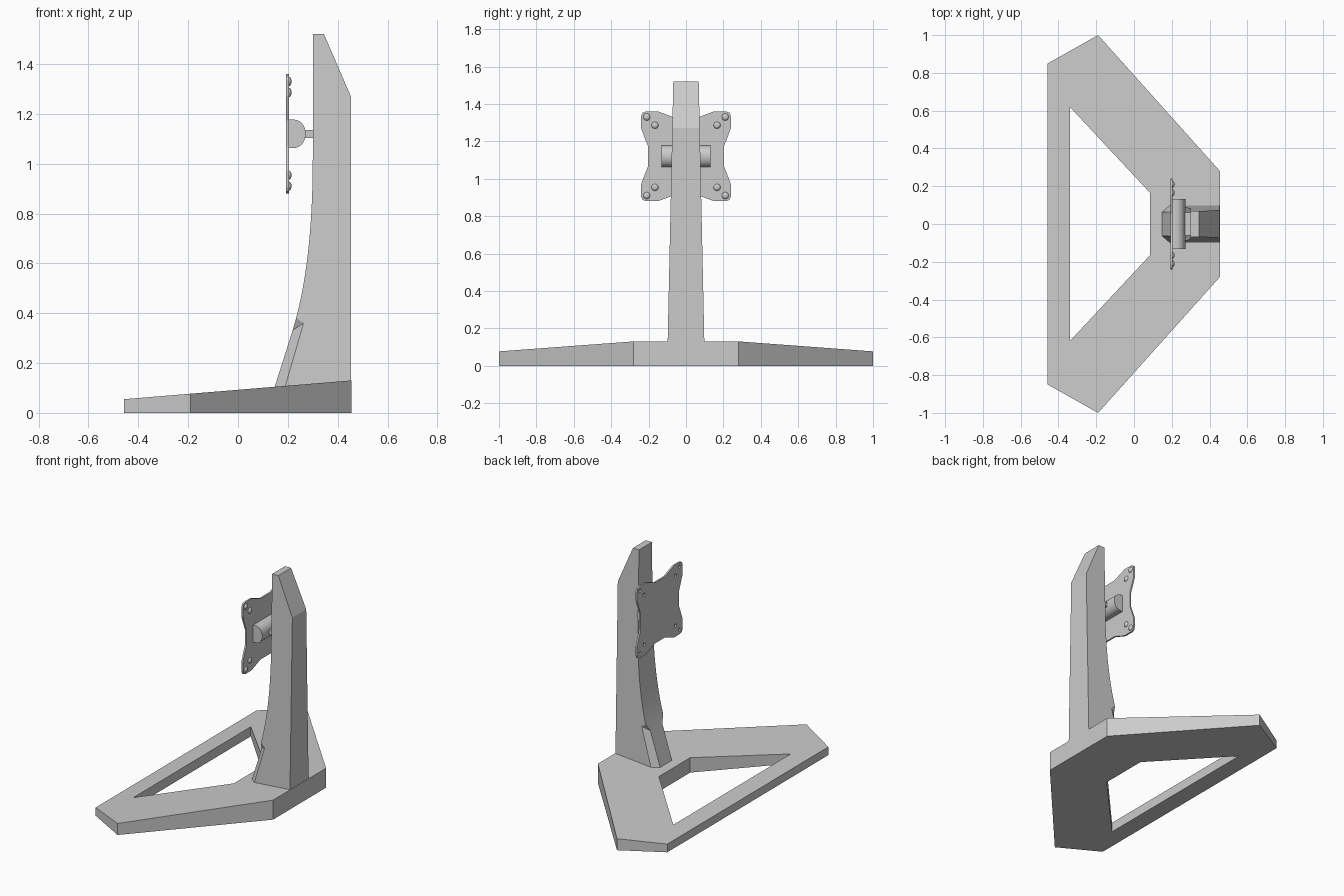
import bpy, bmesh, math
from mathutils import Vector

if "Cube" in bpy.data.objects:
    bpy.data.objects.remove(bpy.data.objects["Cube"])


def loft(name, ring_a, ring_b):
    """Closed solid between two matching rings of 3D points."""
    bm = bmesh.new()
    a = [bm.verts.new(p) for p in ring_a]
    b = [bm.verts.new(p) for p in ring_b]
    n = len(a)
    bm.faces.new(a)
    bm.faces.new(b[::-1])
    for i in range(n):
        j = (i + 1) % n
        bm.faces.new((a[j], a[i], b[i], b[j]))
    bmesh.ops.recalc_face_normals(bm, faces=bm.faces)
    me = bpy.data.meshes.new(name)
    bm.to_mesh(me)
    bm.free()
    ob = bpy.data.objects.new(name, me)
    bpy.context.collection.objects.link(ob)
    return ob


def activate(ob):
    bpy.ops.object.select_all(action='DESELECT')
    ob.select_set(True)
    bpy.context.view_layer.objects.active = ob


def cut(ob, cutters):
    for c in cutters:
        activate(ob)
        m = ob.modifiers.new("cut", 'BOOLEAN')
        m.operation = 'DIFFERENCE'
        m.solver = 'EXACT'
        m.object = c
        bpy.ops.object.modifier_apply(modifier=m.name)
        bpy.data.objects.remove(c, do_unlink=True)


def smooth(ob, angle=30):
    activate(ob)
    bpy.ops.object.shade_smooth_by_angle(angle=math.radians(angle))


def circle(y, z, r, x, n=16):
    return [(x, y + r * math.cos(2 * math.pi * i / n), z + r * math.sin(2 * math.pi * i / n)) for i in range(n)]


# Base: sloping slab with a trapezoid opening
outer = [(-.457, .85), (-.19, 1), (.455, .28), (.455, -.28), (-.19, -1), (-.457, -.85)]
inner = [(-.34, .62), (.085, .165), (.085, -.165), (-.34, -.62)]
base = loft("base", [(x, y, 0) for x, y in outer],
            [(x, y, .055 + (x + .457) * .0825) for x, y in outer])
hole = loft("base_cutter", [(x, y, -.1) for x, y in inner], [(x, y, .3) for x, y in inner])
cut(base, [hole])

# Column: curved front profile, tapering in width with height
p0, p1, p2 = Vector((.30, 1.02)), Vector((.30, .61)), Vector((.225, .35))
curve = []
for i in range(17):
    t = i / 16
    curve.append(tuple(p0 * (1 - t) ** 2 + p1 * 2 * t * (1 - t) + p2 * t * t))
profile = [(.453, .05), (.453, 1.27), (.345, 1.52), (.30, 1.52)] + curve + [(.13, .05)]


def half_width(z):
    return .098 - (z - .13) * .0216


column = loft("column", [(x, -half_width(z), z) for x, z in profile],
              [(x, half_width(z), z) for x, z in profile])


# Chamfers on the lower front edges of the column
def grown(a, b, c):
    m = (a + b) / 2
    return [m + (p - m) * 2 for p in (a, b, c)]


cutters = []
for s in (-1, 1):
    top = [Vector((.217, s * .062, .33)), Vector((.263, s * .093, .36)), Vector((.23, s * .093, .385))]
    low = [Vector((.118, s * .065, 0)), Vector((.158, s * .1, 0)), Vector((.11, s * .102, 0))]
    cutters.append(loft("chamfer_cutter", grown(*low), grown(*top)))
cut(column, cutters)
smooth(column, 20)

# Mounting plate: lobed square, one quarter repeated four times
CZ = 1.12
quarter = [(.203, -.053), (.203, .053), (.216, .085), (.229, .12), (.24, .15), (.24, .215),
           (.2325, .2325), (.215, .24), (.15, .24), (.12, .229), (.085, .216)]
outline = []
for k in range(4):
    c, s = round(math.cos(k * math.pi / 2)), round(math.sin(k * math.pi / 2))
    outline += [(c * y - s * z, s * y + c * z + CZ) for y, z in quarter]
plate = loft("mount_plate", [(.193, y, z) for y, z in outline], [(.204, y, z) for y, z in outline])
spots = [(sy * d, CZ + sz * d) for d in (.21, .166) for sy in (-1, 1) for sz in (-1, 1)]
cut(plate, [loft("hole_cutter", circle(y, z, .011, .18), circle(y, z, .011, .22)) for y, z in spots])

# Domed screw heads on the back of the plate
for y, z in spots:
    bm = bmesh.new()
    rings = []
    for i in range(4):
        a = i * math.pi / 8
        rings.append([bm.verts.new(p) for p in circle(y, z, .019 * math.cos(a), .203 + .012 * math.sin(a))])
    for r, q in zip(rings, rings[1:]):
        for i in range(16):
            j = (i + 1) % 16
            bm.faces.new((r[i], r[j], q[j], q[i]))
    bm.faces.new(rings[0])
    bm.faces.new(rings[-1])
    bmesh.ops.recalc_face_normals(bm, faces=bm.faces)
    me = bpy.data.meshes.new("screw_head")
    bm.to_mesh(me)
    bm.free()
    screw = bpy.data.objects.new("screw_head", me)
    bpy.context.collection.objects.link(screw)
    smooth(screw, 40)

# Tilt knuckle: D-shaped bar across the back of the plate
d_shape = [(.203, CZ + .057), (.203, CZ - .057)]
for i in range(17):
    a = -math.pi / 2 + math.pi * i / 16
    d_shape.append((.224 + .048 * math.cos(a), CZ + .057 * math.sin(a)))
knuckle = loft("tilt_knuckle", [(x, -.132, z) for x, z in d_shape], [(x, .132, z) for x, z in d_shape])
smooth(knuckle)

# Stem joining the knuckle to the column
stem_yz = [(-.06, CZ - .016), (.06, CZ - .016), (.06, CZ + .016), (-.06, CZ + .016)]
loft("mount_stem", [(.25, y, z) for y, z in stem_yz], [(.31, y, z) for y, z in stem_yz])
